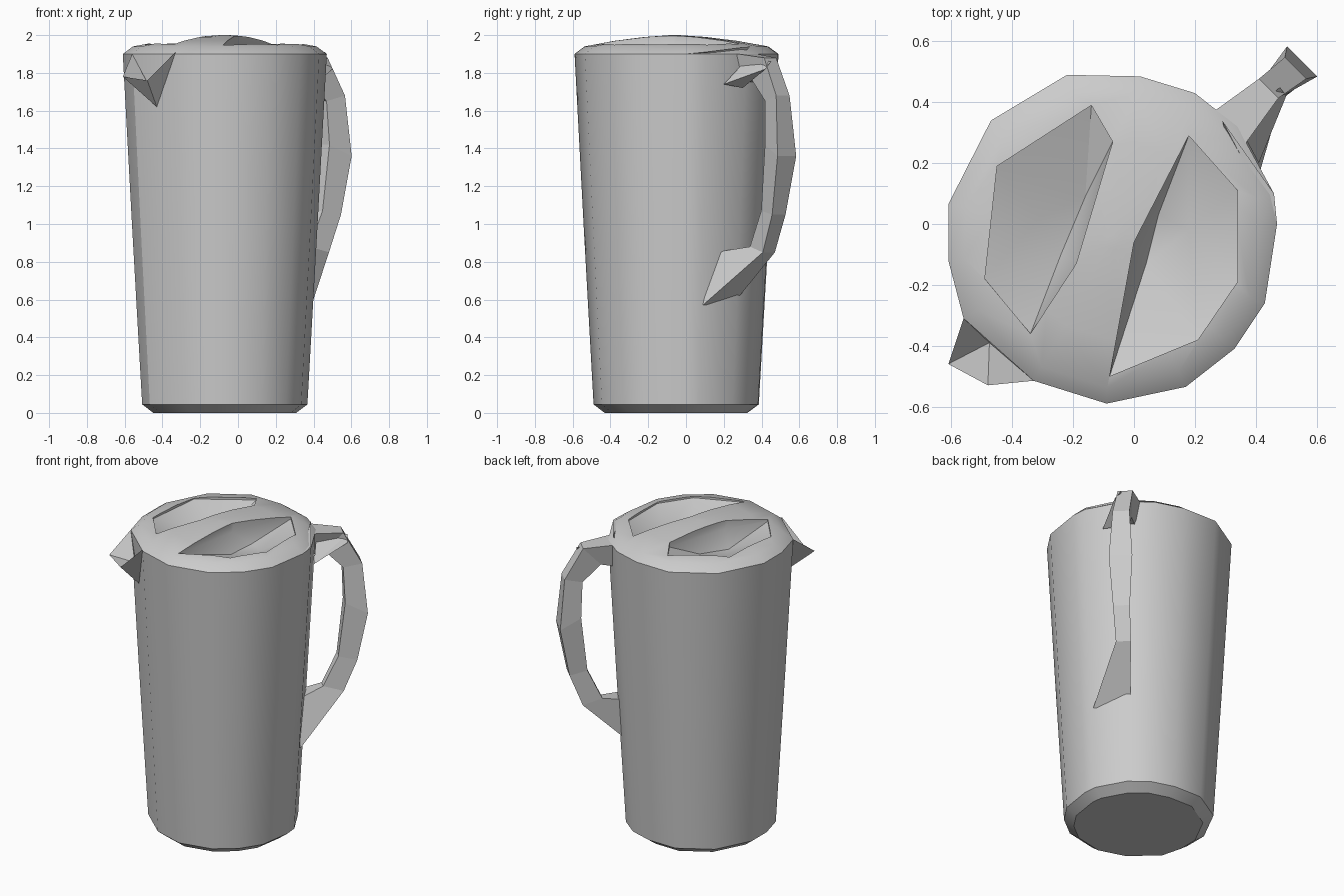
import bpy, bmesh, math
from mathutils import Vector

if "Cube" in bpy.data.objects:
    bpy.data.objects.remove(bpy.data.objects["Cube"])

grey = bpy.data.materials.new("plain_grey")
grey.use_nodes = True
colour = (0.6, 0.6, 0.6, 1)
grey.diffuse_color = colour
grey.node_tree.nodes["Principled BSDF"].inputs["Base Color"].default_value = colour

CENTRE = Vector((-0.07, -0.06, 0))


def finish(name, bm):
    bmesh.ops.recalc_face_normals(bm, faces=bm.faces)
    mesh = bpy.data.meshes.new(name)
    bm.to_mesh(mesh)
    bm.free()
    mesh.materials.append(grey)
    obj = bpy.data.objects.new(name, mesh)
    bpy.context.collection.objects.link(obj)
    return obj


def activate(obj):
    bpy.ops.object.select_all(action='DESELECT')
    obj.select_set(True)
    bpy.context.view_layer.objects.active = obj


def hull(name, points):
    bm = bmesh.new()
    for p in points:
        bm.verts.new(p)
    res = bmesh.ops.convex_hull(bm, input=bm.verts)
    loose = [v for v in bm.verts if not v.link_faces]
    bmesh.ops.delete(bm, geom=loose, context='VERTS')
    return finish(name, bm)


def loft(name, rings):
    """Skin a list of equal-length rings and cap both ends."""
    bm = bmesh.new()
    loops = [[bm.verts.new(p) for p in ring] for ring in rings]
    for a, b in zip(loops, loops[1:]):
        for i in range(len(a)):
            j = (i + 1) % len(a)
            bm.faces.new((a[i], a[j], b[j], b[i]))
    bm.faces.new(loops[0])
    bm.faces.new(loops[-1])
    return finish(name, bm)


# Jug body with domed lid: one uneven outline, scaled at each height
outline = [(-.47, .34), (-.22, .49), (.02, .485), (.2, .43), (.34, .32), (.46, .1),
           (.47, 0), (.43, -.26), (.33, -.41), (.17, -.535), (-.09, -.59),
           (-.33, -.515), (-.56, -.31), (-.61, -.12), (-.61, .065)]


def ring(scale, z):
    return [CENTRE + (Vector((x, y, 0)) - CENTRE) * scale + Vector((0, 0, z))
            for x, y in outline]


body = loft("jug_body", [ring(s, z) for s, z in (
    (.7, 0), (.81, .045), (.91, 1.0), (.985, 1.75), (1, 1.9),
    (.9, 1.94), (.6, 1.97), (.3, 1.99), (.04, 2.0))])

# Two grip hollows in the lid, either side of a raised bar
hollows = [
    ([(-.45, .19), (-.14, .39), (-.07, .27), (-.19, -.13), (-.34, -.36), (-.49, -.18)],
     [(-.16, .09, 1.85), (-.24, -.1, 1.83), (-.31, .02, 1.86)]),
    ([(.18, .29), (.34, .11), (.34, -.19), (.21, -.38), (-.08, -.5), (0, -.06)],
     [(.08, .03, 1.85), (.04, -.13, 1.83), (.18, -.02, 1.85)])]
for rim, floor in hollows:
    cutter = hull("hollow_cutter", [(x, y, z) for x, y in rim for z in (1.94, 2.1)] + floor)
    cutter.hide_render = True
    mod = body.modifiers.new("hollow", 'BOOLEAN')
    mod.object = cutter
    mod.solver = 'EXACT'
    activate(body)
    bpy.ops.object.modifier_apply(modifier=mod.name)
    bpy.data.objects.remove(cutter)
activate(body)
bpy.ops.object.shade_smooth_by_angle(angle=math.radians(33))

# Pouring spout: folded V-shaped lip
left_rim, right_rim = (-.56, -.31, 1.9), (-.33, -.515, 1.91)
left_tip, right_tip = (-.61, -.46, 1.78), (-.48, -.53, 1.76)
notch, root = (-.475, -.39, 1.74), (-.43, -.41, 1.62)
bm = bmesh.new()
v = [bm.verts.new(p) for p in (left_rim, left_tip, notch, right_tip, right_rim, root)]
for tri in ((0, 1, 2), (1, 3, 2), (3, 4, 2), (0, 5, 1), (1, 5, 3), (3, 5, 4), (0, 2, 5), (2, 4, 5)):
    bm.faces.new([v[i] for i in tri])
finish("spout", bm)

# Handle: faceted loop standing on the diagonal opposite the spout
along = Vector((1, 1, 0)).normalized()
across = Vector((1, -1, 0)).normalized()


def on_handle(r, side, z):
    return CENTRE + along * r + across * side + Vector((0, 0, z))


# outer radius, outer z, inner radius, inner z, near side, far side
sections = [
    (.47, 1.91, .47, 1.74, -.08, .09),
    (.72, 1.88, .61, 1.76, -.04, .05),
    (.83, 1.68, .72, 1.65, -.03, .07),
    (.86, 1.36, .73, 1.42, -.05, .09),
    (.80, 1.05, .69, 1.07, -.03, .07),
    (.72, .85, .60, .88, -.03, .06),
    (.43, .57, .43, .85, 0, .22)]
loft("handle", [[on_handle(ro, lo, zo), on_handle(ro, hi, zo),
                 on_handle(ri, hi * .6, zi), on_handle(ri, lo * .6, zi)]
                for ro, zo, ri, zi, lo, hi in sections])

# Small brace under the top of the handle, and the lid ridge beside it
hull("handle_brace", [(.34, .33, 1.88), (.48, .45, 1.86), (.41, .2, 1.74),
                      (.38, .3, 1.72), (.5, .42, 1.82)])
hull("lid_ridge", [(.29, .34, 1.94), (.46, .1, 1.91), (.47, 0, 1.9),
                   (.3, .3, 1.9), (.42, .1, 1.88)])
